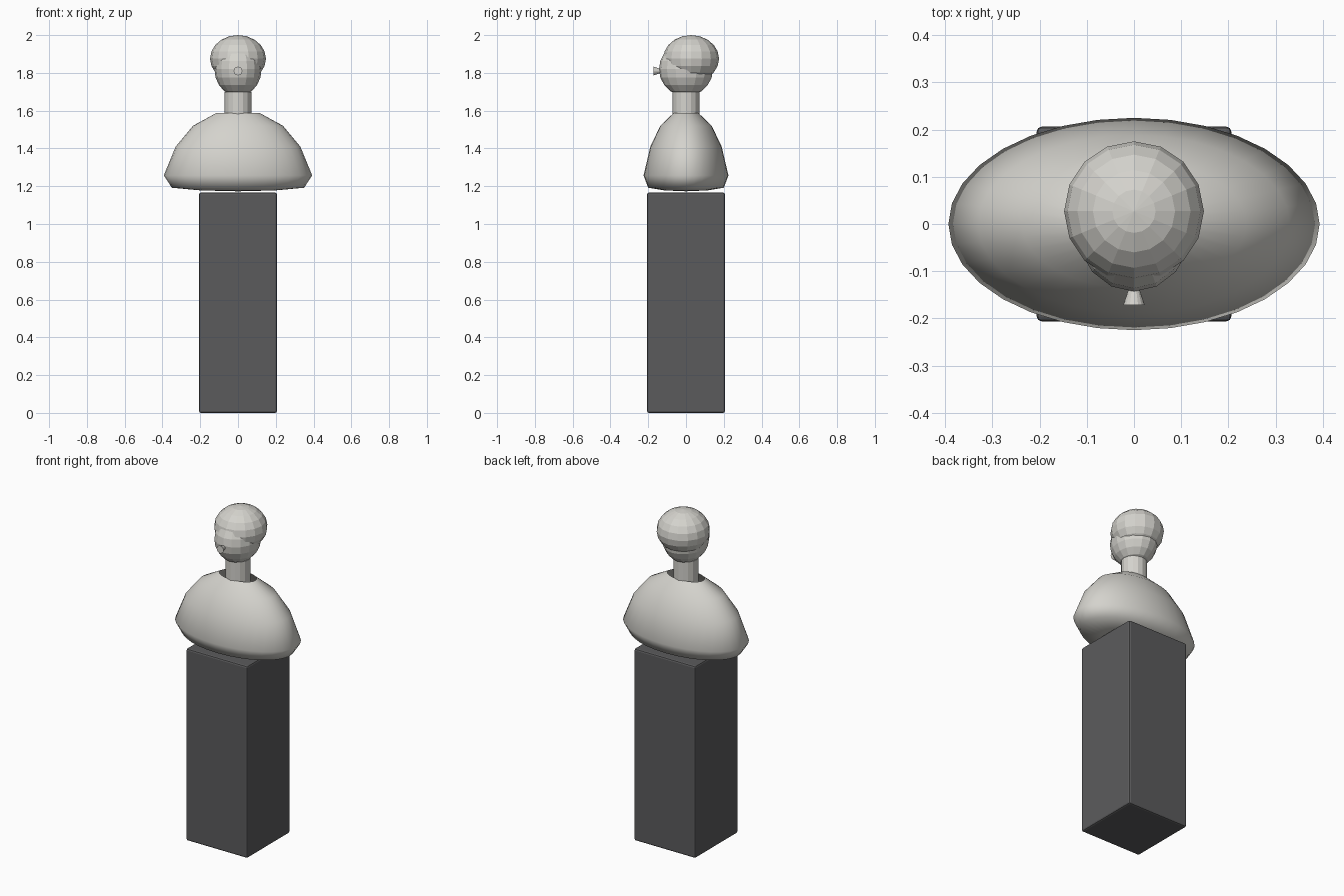
import bpy
import bmesh
from math import cos, sin, tau, radians

cube = bpy.data.objects.get("Cube")
if cube:
    bpy.data.objects.remove(cube, do_unlink=True)


def make_material(name, color):
    mat = bpy.data.materials.new(name)
    mat.use_nodes = True
    mat.diffuse_color = color
    mat.node_tree.nodes["Principled BSDF"].inputs["Base Color"].default_value = color
    return mat


stone = make_material("pale stone", (0.66, 0.65, 0.61, 1))
slate = make_material("dark slate", (0.105, 0.105, 0.108, 1))


def finish(obj, name, mat):
    obj.name = name
    obj.data.materials.append(mat)
    return obj


def ball(name, center, radii):
    bpy.ops.mesh.primitive_uv_sphere_add(segments=16, ring_count=10, radius=1, location=center)
    obj = bpy.context.object
    obj.scale = radii
    return finish(obj, name, stone)


def lathe(name, profile, depth_ratio, sides):
    """Elliptical lathe: first point is the bottom pole, the top stays open."""
    bm = bmesh.new()
    pole = bm.verts.new((0, 0, profile[0][1]))
    previous = None
    for radius, z in profile[1:]:
        ring = [bm.verts.new((radius * cos(tau * i / sides),
                              radius * depth_ratio * sin(tau * i / sides), z))
                for i in range(sides)]
        for i in range(sides):
            j = (i + 1) % sides
            if previous:
                bm.faces.new((previous[i], previous[j], ring[j], ring[i]))
            else:
                bm.faces.new((pole, ring[j], ring[i]))
        previous = ring
    mesh = bpy.data.meshes.new(name)
    bm.to_mesh(mesh)
    bm.free()
    mesh.shade_smooth()
    obj = bpy.data.objects.new(name, mesh)
    bpy.context.collection.objects.link(obj)
    return finish(obj, name, stone)


# Square pedestal with softened edges
bpy.ops.mesh.primitive_cube_add(size=1, location=(0, 0, 0.583))
pedestal = finish(bpy.context.object, "pedestal", slate)
pedestal.scale = (0.412, 0.412, 1.166)
bpy.ops.object.transform_apply(location=False, rotation=False, scale=True)
bevel = pedestal.modifiers.new("soft edges", 'BEVEL')
bevel.width = 0.01
bevel.segments = 2

# Shoulders: wide oval shell, open at the collar
lathe("shoulders", [(0, 1.173), (0.2, 1.178), (0.35, 1.192), (0.393, 1.257),
                    (0.33, 1.41), (0.238, 1.52), (0.116, 1.587)], 0.572, 32)

# Neck
bpy.ops.mesh.primitive_cylinder_add(vertices=16, radius=0.071, depth=0.22, location=(0, 0, 1.59))
finish(bpy.context.object, "neck", stone)

# Head and rounded hair
ball("head", (0, 0, 1.82), (0.125, 0.143, 0.143))
ball("hair", (0, 0.027, 1.875), (0.148, 0.148, 0.125))

# Flared nose
bpy.ops.mesh.primitive_cone_add(vertices=16, radius1=0.023, radius2=0.008, depth=0.045,
                                location=(0, -0.1495, 1.81), rotation=(radians(-90), 0, 0))
finish(bpy.context.object, "nose", stone)
